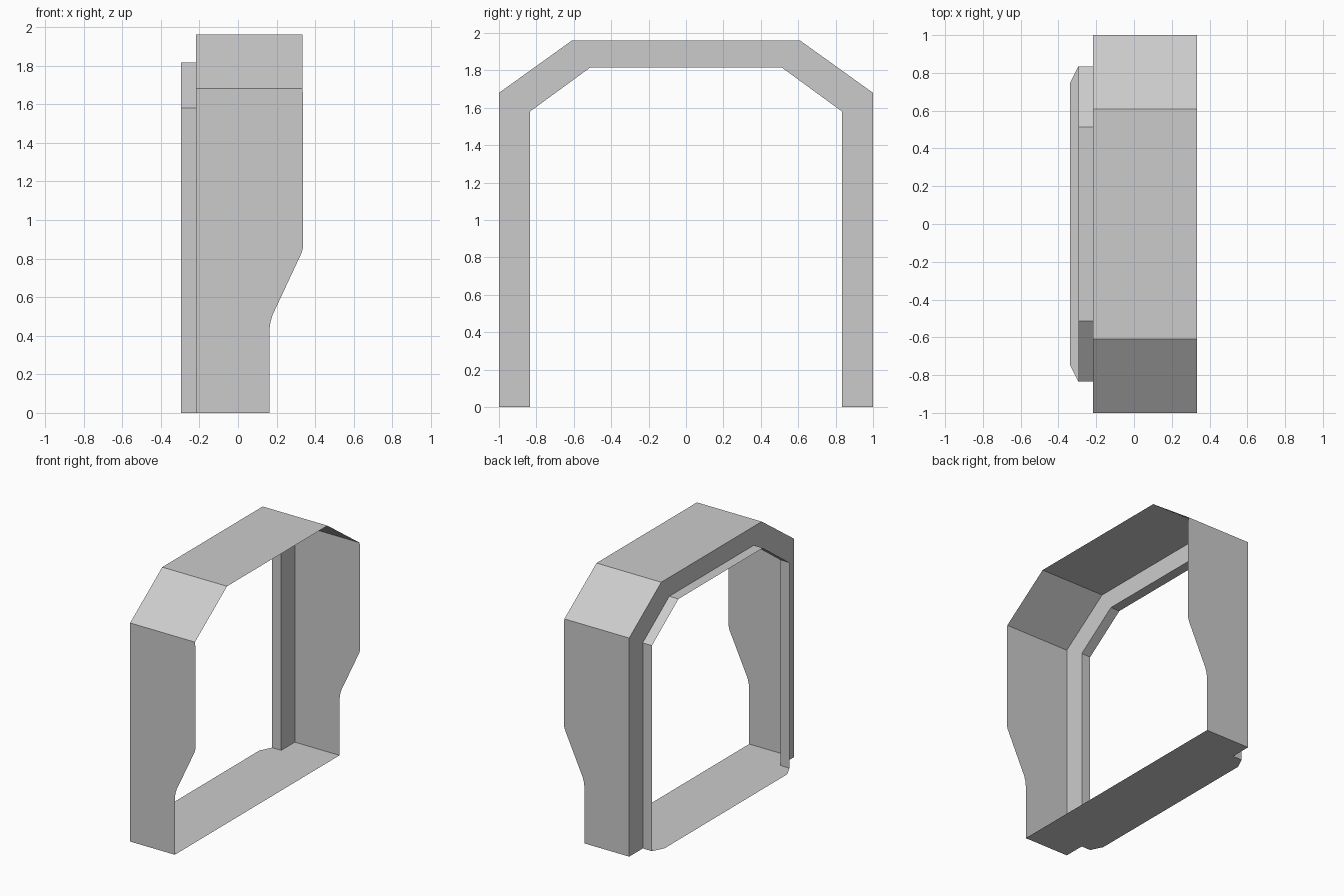
import bpy
import bmesh

if "Cube" in bpy.data.objects:
    bpy.data.objects.remove(bpy.data.objects["Cube"])

# Arch outlines in (y, z): outer cover and smaller opening behind it
OUTER = [(-1, 0), (-1, 1.68), (-0.61, 1.96), (0.61, 1.96), (1, 1.68), (1, 0)]
INNER = [(-0.835, 0), (-0.835, 1.58), (-0.513, 1.815),
         (0.513, 1.815), (0.835, 1.58), (0.835, 0)]
BACK, LIP, FRONT, FOOT = -0.217, -0.295, 0.334, 0.163


def make_object(name, faces):
    """Build a flat-shaded sheet object from polygons, welding shared corners."""
    bm = bmesh.new()
    for pts in faces:
        bm.faces.new([bm.verts.new(p) for p in pts])
    bmesh.ops.remove_doubles(bm, verts=bm.verts, dist=0.0005)
    bmesh.ops.recalc_face_normals(bm, faces=bm.faces)
    mesh = bpy.data.meshes.new(name)
    bm.to_mesh(mesh)
    bm.free()
    obj = bpy.data.objects.new(name, mesh)
    bpy.context.collection.objects.link(obj)
    return obj


def strip(path_a, xa, path_b, xb):
    """Quads joining two matching arch outlines."""
    a = [(xa, y, z) for y, z in path_a]
    b = [(xb, y, z) for y, z in path_b]
    return [(a[i], a[i + 1], b[i + 1], b[i]) for i in range(len(a) - 1)]


# Outer cover: side walls with a cut-back front edge, plus three roof panels
side = [(BACK, 0), (FOOT, 0), (FOOT, 0.43), (0.168, 0.47), (0.178, 0.505),
        (0.33, 0.83), (0.338, 0.86), (0.338, 1.64), (FRONT, 1.68), (BACK, 1.68)]
walls = [[(x, y, z) for x, z in side] for y in (-1, 1)]
roof = strip(OUTER, BACK, OUTER, FRONT)[1:-1]

# Rear step and narrower lip behind it
step = strip(OUTER, BACK, INNER, BACK)
lip = strip(INNER, BACK, INNER, LIP)
make_object("arch_frame", walls + roof + step + lip)

# Floor sheet with notched and chamfered rear corners
half = [(FOOT, 1), (BACK, 1), (BACK, 0.835), (LIP, 0.835), (-0.34, 0.745)]
outline = half + [(x, -y) for x, y in reversed(half)]
floor = make_object("floor_panel", [[(x, y, 0) for x, y in outline]])
if floor.data.polygons[0].normal.z < 0:
    floor.data.flip_normals()
